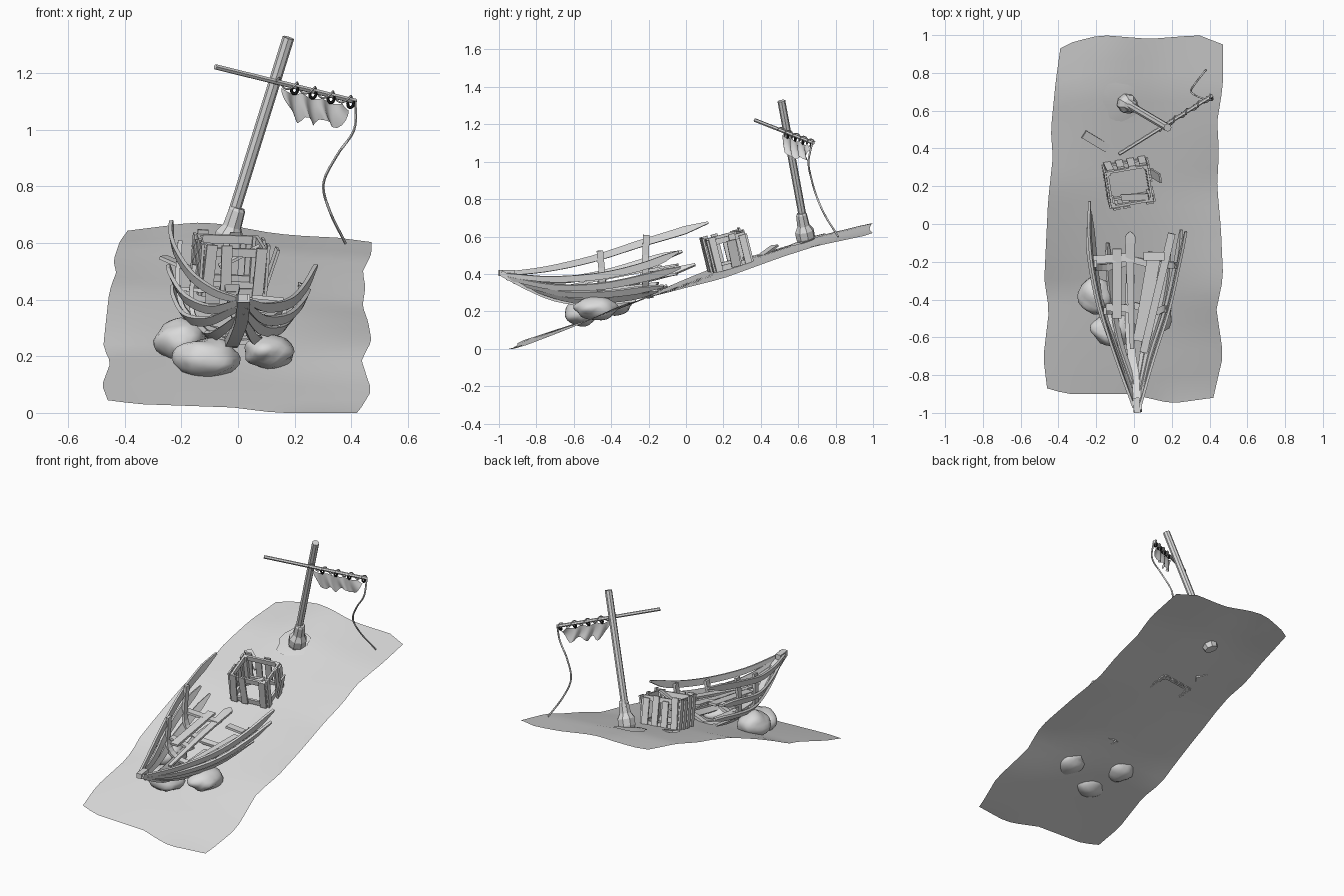
import bpy, bmesh, math, random
from mathutils import Vector, Matrix, noise

if "Cube" in bpy.data.objects:
    bpy.data.objects.remove(bpy.data.objects["Cube"])

random.seed(4)
grey = bpy.data.materials.new("weathered_grey")
grey.diffuse_color = (0.7, 0.7, 0.7, 1)
grey.use_nodes = True
grey.node_tree.nodes["Principled BSDF"].inputs["Base Color"].default_value = grey.diffuse_color
black = bpy.data.materials.new("ring_black")
black.diffuse_color = (0.01, 0.01, 0.01, 1)
black.use_nodes = True
black.node_tree.nodes["Principled BSDF"].inputs["Base Color"].default_value = black.diffuse_color


def finish(name, bm, smooth=None, mat=grey):
    bmesh.ops.recalc_face_normals(bm, faces=bm.faces[:])
    me = bpy.data.meshes.new(name)
    bm.to_mesh(me)
    bm.free()
    me.materials.append(mat)
    ob = bpy.data.objects.new(name, me)
    bpy.context.collection.objects.link(ob)
    if smooth:
        bpy.ops.object.select_all(action='DESELECT')
        ob.select_set(True)
        bpy.context.view_layer.objects.active = ob
        bpy.ops.object.shade_smooth_by_angle(angle=math.radians(smooth))
    return ob


def interp(table, v):
    for (a, fa), (b, fb) in zip(table, table[1:]):
        if v <= b:
            return fa + (fb - fa) * (v - a) / (b - a)
    return table[-1][1]


def spline(pts, n):
    """Smooth path through the points."""
    p = [Vector(q) for q in pts]
    if len(p) == 2:
        return p
    p = [2 * p[0] - p[1]] + p + [2 * p[-1] - p[-2]]
    out = []
    for i in range(1, len(p) - 2):
        a, b, c, d = p[i - 1:i + 3]
        for k in range(n):
            t = k / n
            out.append(0.5 * (2 * b + (c - a) * t + (2 * a - 5 * b + 4 * c - d) * t * t
                              + (3 * b - a - 3 * c + d) * t ** 3))
    return out + [p[-2]]


def sweep(name, pts, section, wide=(0, 0, 1), scale=lambda s: 1, n=3, smooth=None, mat=grey):
    """Sweep a section (across, along wide) down a smooth path."""
    bm = bmesh.new()
    path = spline(pts, n)
    rings = []
    for i, p in enumerate(path):
        tan = (path[min(i + 1, len(path) - 1)] - path[max(i - 1, 0)]).normalized()
        w = Vector(wide)
        w = (w - tan * w.dot(tan)).normalized()
        s = tan.cross(w)
        k = scale(i / (len(path) - 1))
        rings.append([bm.verts.new(p + s * a + w * b * k) for a, b in section])
    m = len(section)
    for r, q in zip(rings, rings[1:]):
        for j in range(m):
            bm.faces.new((r[j], r[(j + 1) % m], q[(j + 1) % m], q[j]))
    bm.faces.new(rings[0])
    bm.faces.new(rings[-1])
    return finish(name, bm, smooth, mat)


def rect(w, t):
    return [(-t / 2, -w / 2), (t / 2, -w / 2), (t / 2, w / 2), (-t / 2, w / 2)]


def ngon(r, n):
    return [(r * math.cos(math.tau * i / n), r * math.sin(math.tau * i / n)) for i in range(n)]


# Sloping sand sheet with ragged outline
left = [(0, -.46), (.09, -.48), (.23, -.45), (.32, -.475), (.55, -.455), (.68, -.43), (.76, -.44), (.9, -.415), (1, -.39)]
right = [(0, .42), (.12, .472), (.25, .437), (.34, .472), (.48, .46), (.6, .44), (.7, .45), (.78, .44), (.88, .47), (1, .472)]
front = [(0, -.87), (.12, -.9), (.5, -.9), (.75, -.95), (1, -.92)]
back = [(0, .93), (.08, .965), (.25, 1), (.55, .98), (.85, 1), (1, .95)]
rise = [(-.95, 0), (-.6, .125), (-.2, .28), (0, .35), (.4, .48), (.7, .575), (1, .635)]
lean = [(-.95, -.04), (-.6, -.02), (-.35, .02), (-.1, -.03), (.2, -.085), (.5, -.06), (1, -.045)]


def ground(x, y):
    wave = 0.006 * math.sin(5 * y + 3 * x) * math.cos(4 * x) * max(0, min(1, (y + .95) * 2, (.8 - y) * 2))
    hump = 0.032 * math.exp(-((x + .1) / .2) ** 2) * max(0, min(1, (y - .35) * 1.7))
    return max(0, interp(rise, y) + interp(lean, y) * x + wave + hump)


bm = bmesh.new()
U, V = 14, 28
grid = []
for j in range(V + 1):
    v = j / V
    row = []
    for i in range(U + 1):
        u = i / U
        x = interp(left, v) * (1 - u) + interp(right, v) * u
        y = interp(front, u) * (1 - v) + interp(back, u) * v
        row.append(bm.verts.new((x, y, ground(x, y))))
    grid.append(row)
for j in range(V):
    for i in range(U):
        bm.faces.new((grid[j][i], grid[j][i + 1], grid[j + 1][i + 1], grid[j + 1][i]))
finish("sand_ground", bm, 60)

# Ragged sand patch around the mast foot
bm = bmesh.new()
c = bm.verts.new((-.06, .64, ground(-.06, .64) + .015))
rim = []
for i in range(16):
    a = math.tau * i / 16
    r = random.uniform(.8, 1.18)
    x, y = -.065 + .092 * r * math.cos(a), .645 + .118 * r * math.sin(a)
    rim.append(bm.verts.new((x, y, ground(x, y) + .006)))
for i in range(16):
    bm.faces.new((c, rim[i], rim[(i + 1) % 16]))
finish("mast_sand_patch", bm, 60)

# Boulders under the hull
for i, (loc, size) in enumerate([((-.2, -.38, .255), (.09, .1, .075)),
                                 ((-.11, -.56, .193), (.115, .085, .072)),
                                 ((.11, -.48, .215), (.09, .115, .06))]):
    bm = bmesh.new()
    bmesh.ops.create_icosphere(bm, subdivisions=3, radius=1)
    for v in bm.verts:
        k = 1 + .2 * noise.noise(v.co * 1.4 + Vector((i * 7, 3, 1)))
        v.co = Vector(loc) + Vector([v.co[a] * size[a] * k for a in range(3)])
    finish(f"boulder_{i + 1}", bm, 60)

# Hull strakes, from the top row down, each side broken off differently
hull = {
    "left": [[(0, -.97, .4), (-.08, -.75, .425), (-.16, -.5, .48), (-.215, -.25, .56), (-.235, -.05, .62), (-.235, .12, .675)],
             [(0, -.96, .39), (-.09, -.7, .365), (-.18, -.45, .40), (-.23, -.2, .47), (-.245, -.02, .52)],
             [(0, -.93, .37), (-.1, -.65, .325), (-.18, -.4, .335), (-.215, -.15, .39), (-.23, .05, .45)],
             [(0, -.85, .335), (-.08, -.6, .275), (-.12, -.35, .285), (-.14, -.1, .335)]],
    "right": [[(.03, -.97, .395), (.1, -.72, .372), (.185, -.45, .39), (.24, -.2, .45), (.275, -.04, .52)],
              [(.03, -.96, .38), (.09, -.7, .33), (.17, -.45, .335), (.225, -.2, .385), (.25, -.03, .435)],
              [(.02, -.92, .36), (.08, -.65, .295), (.15, -.4, .295), (.19, -.12, .335)],
              [(.02, -.85, .33), (.06, -.6, .26), (.1, -.35, .27), (.12, -.15, .31)]],
}
for side, rows in hull.items():
    sg = -1 if side == "left" else 1
    for i, pts in enumerate(rows):
        sweep(f"{side}_strake_{i + 1}", pts, rect(.042, .014), (sg * (.2 + .25 * i), 0, 1),
              lambda s: interp([(0, .5), (.3, .8), (.85, 1), (1, .25)], s), n=4, smooth=30)
    # Ribs following the inside of the strakes
    for k, y in enumerate((-.46, -.22)):
        rib = []
        for pts in rows:
            q = min(spline(pts, 12), key=lambda p: abs(p.y - y))
            rib.append(q - Vector((sg * .014, 0, 0)))
        top = rib[0] + (rib[0] - rib[1]) * (.35 if sg < 0 else .1)
        sweep(f"{side}_rib_{k + 1}", [top] + rib + [(0, y + .03, max(.25, ground(0, y + .03)))],
              rect(.035, .016), (0, 1, .15))

# Keel and stem
sweep("keel", [(.02, -.99, .405), (.012, -.85, .33), (-.012, -.7, .268), (-.025, -.52, .245), (-.02, -.27, .265)],
      rect(.045, .03), (1, 0, 0), smooth=30)
sweep("stem_head", [(.018, -1, .405), (.01, -.92, .405)], rect(.03, .035))

# Cross beams and loose deck boards
for name, a, b, w in [("rear_beam", (-.22, -.19, .44), (.0, -.175, .42), .045),
                      ("rear_beam_stub", (.05, -.17, .41), (.16, -.17, .40), .045),
                      ("front_beam", (-.15, -.44, .39), (0, -.45, .36), .04),
                      ("deck_board_left", (-.09, -.5, .38), (-.09, -.13, .44), .05),
                      ("floor_board_right", (.03, -.62, .29), (.11, -.15, .35), .07),
                      ("floor_board_outer", (.05, -.68, .3), (.2, -.05, .40), .04)]:
    d = Vector(b) - Vector(a)
    sweep(name, [a, b], rect(w, .014), d.cross(Vector((0, 0, 1))))
sweep("pointed_board", [(-.01, -.66, .33), (-.02, -.3, .4), (-.02, -.1, .44), (-.02, -.04, .45)], rect(.055, .012), (1, 0, 0),
      lambda s: interp([(0, .4), (.7, 1), (.85, 1), (1, .1)], s))
sweep("half_buried_plank", [(-.265, .475, .55), (-.14, .4, .495)], rect(.045, .012), (.5, .85, .1))

# Broken slatted crate
M = (Matrix.Translation((-.035, .24, .435)) @ Matrix.Rotation(math.radians(14), 4, 'X')
     @ Matrix.Rotation(math.radians(4), 4, 'Y') @ Matrix.Rotation(math.radians(9), 4, 'Z'))
bm = bmesh.new()


def slat(x, y, z, sx, sy, sz, tilt=0.0):
    bmesh.ops.create_cube(bm, size=1, matrix=M @ Matrix.Translation((x, y, z))
                          @ Matrix.Rotation(tilt, 4, 'Y') @ Matrix.Diagonal((sx, sy, sz, 1)))


W, D, H = .112, .1, .175
for sx in (-1, 1):
    for sy in (-1, 1):
        slat(sx * (W - .012), sy * (D - .012), H / 2, .022, .022, H)
for z in (.015, H - .015):
    for s in (-1, 1):
        slat(0, s * (D - .006), z, 2 * W, .012, .03)
        slat(s * (W - .006), 0, z, .012, 2 * D, .03)
for s in (-1, 1):
    for k in (-.09, -.03, .03, .09):
        h = H + random.uniform(-.02, .02)
        if (s, k) != (-1, .03):
            slat(k, s * (D + .006), h / 2, .038, .01, h, random.uniform(-.06, .06))
        if (s, k) != (1, -.03):
            slat(s * (W + .006), k * .9, h / 2, .01, .036, h)
slat(.15, .01, .08, .01, .05, .15, .25)
slat(.02, -.07, .14, .16, .035, .01, -.5)
finish("slatted_crate", bm)

# Leaning mast with a turned foot
foot, base, tip = Vector((-.05, .645, .565)), Vector((-.02, .627, .69)), Vector((.178, .51, 1.325))
sweep("mast", [base, tip], ngon(.021, 8), (1, 0, 0), smooth=30)
axis = (tip - base).normalized()
rot = axis.to_track_quat('Z', 'Y').to_matrix()
bm = bmesh.new()
rings = [[bm.verts.new(foot + rot @ Vector((x, y, h))) for x, y in ngon(r, 8)]
         for h, r in ((-.01, .04), (.03, .052), (.07, .052), (.1, .034), (.16, .03), (.17, .024))]
for a, b in zip(rings, rings[1:]):
    for j in range(8):
        bm.faces.new((a[j], a[(j + 1) % 8], b[(j + 1) % 8], b[j]))
bm.faces.new(rings[0])
bm.faces.new(rings[-1])
finish("mast_foot", bm)

# Yard, lashings, rings, torn sail and hanging rope
ya, yb = Vector((-.08, .37, 1.222)), Vector((.415, .68, 1.1))
yd = (yb - ya).normalized()
sweep("yard", [ya, yb], ngon(.01, 6), smooth=30)
side = yd.cross(Vector((0, 0, 1))).normalized()
up = side.cross(yd)
coil = [ya.lerp(yb, .42 + .57 * i / 40) + side * .014 * math.cos(i * .7) + up * .016 * math.sin(i * .7) for i in range(41)]
sweep("lashing_rope", coil, ngon(.0035, 5), n=2, smooth=60)
flat = (yd + side).normalized()
for i, t in enumerate((.57, .7, .83, .97)):
    c = ya.lerp(yb, t) - up * .012
    loop = [c + flat * .011 * math.cos(a) + up * .014 * math.sin(a) for a in [math.tau * k / 12 for k in range(13)]]
    sweep(f"sail_ring_{i + 1}", loop, ngon(.0055, 6), flat.cross(up), n=1, smooth=60, mat=black)
sweep("hanging_rope", [(.415, .675, 1.1), (.41, .655, 1.0), (.35, .67, .91), (.302, .7, .81), (.325, .745, .71), (.38, .815, .598)],
      ngon(.005, 6), (1, 0, 0), n=6, smooth=60)

bm = bmesh.new()
hem = [(0, .05), (.1, .085), (.22, .1), (.3, .075), (.42, .1), (.55, .065), (.72, .085), (.85, .08), (.92, .05), (1, .02)]
cols = []
for i in range(25):
    s = i / 24
    p = ya.lerp(yb, .47 + .44 * s) - Vector((0, 0, .018 + .01 * abs(math.sin(s * 9.4))))
    col = []
    for j in range(6):
        q = j / 5
        col.append(bm.verts.new(p - Vector((0, 0, interp(hem, s) * q))
                                + side * .011 * math.sin(s * 22) * (.4 + q) + yd * .025 * q * q))
    cols.append(col)
for a, b in zip(cols, cols[1:]):
    for j in range(5):
        bm.faces.new((a[j], b[j], b[j + 1], a[j + 1]))
finish("torn_sail", bm, 80)
